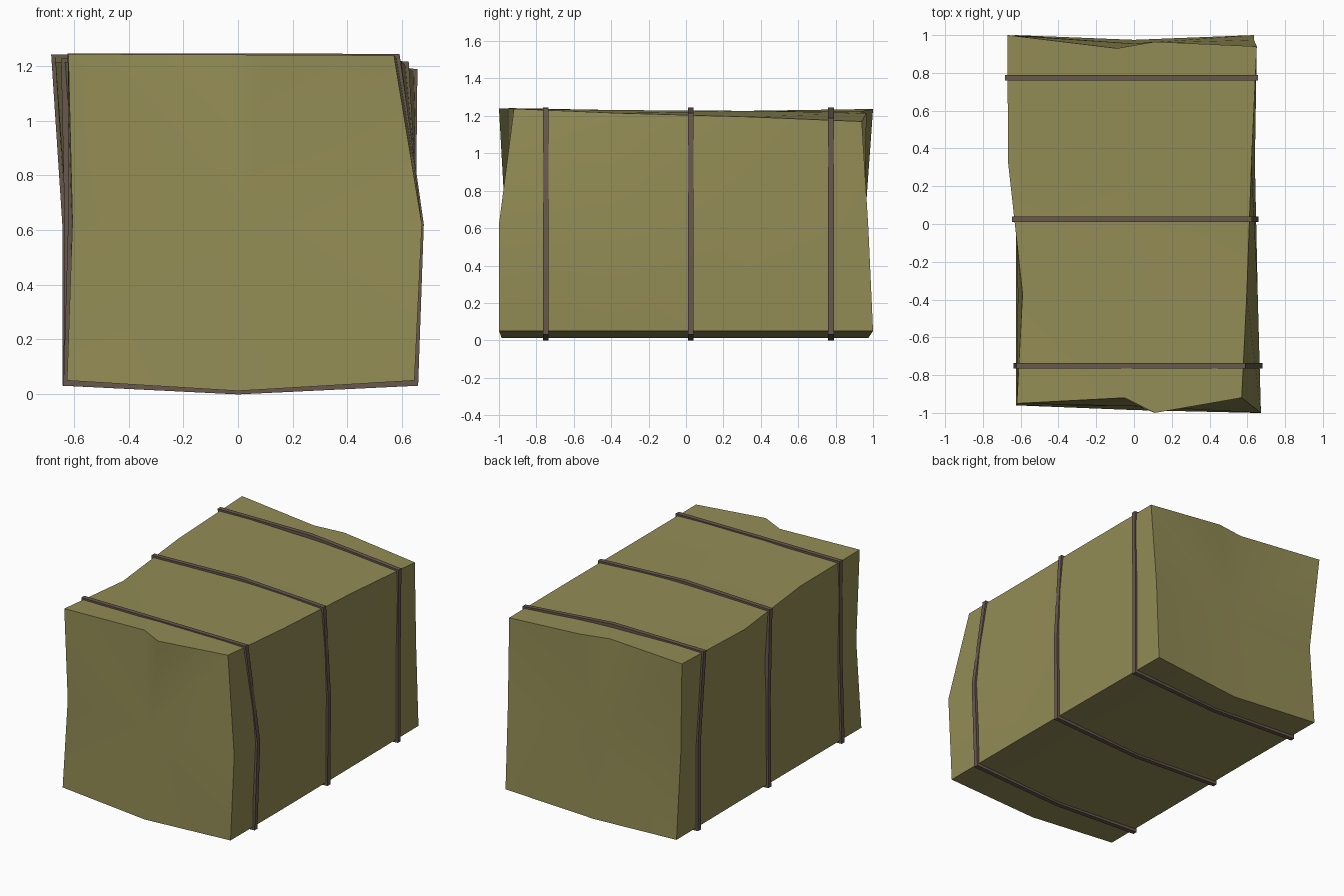
import bpy, bmesh
from mathutils import Vector

if "Cube" in bpy.data.objects:
    bpy.data.objects.remove(bpy.data.objects["Cube"])

# Bale cross-sections, front to back. Each runs around the block:
# bottom left, bottom middle, bottom right, mid right, top right, two top middles, top left, mid left
RINGS = [
    [(-.625, -.96, .05), (0, -.985, .012), (.645, -1, .05), (.672, -1, .62), (.57, -.92, 1.238),
     (.11, -1, 1.24), (-.05, -.92, 1.241), (-.62, -.95, 1.243), (-.605, -.935, .63)],
    [(-.625, -.37, .05), (0, -.37, .012), (.645, -.37, .05), (.655, -.37, .62), (.597, -.37, 1.215),
     (.11, -.37, 1.231), (-.05, -.37, 1.231), (-.59, -.37, 1.215), (-.615, -.37, .62)],
    [(-.625, .33, .05), (0, .33, .012), (.64, .33, .05), (.64, .33, .62), (.622, .33, 1.195),
     (.11, .33, 1.227), (-.05, .33, 1.227), (-.667, .33, 1.213), (-.625, .33, .62)],
    [(-.63, 1, .05), (0, .975, .012), (.635, 1, .05), (.635, .975, .6), (.65, .94, 1.17),
     (.11, .965, 1.215), (-.09, .93, 1.223), (-.67, 1, 1.237), (-.63, .955, .61)],
]
RINGS = [[Vector(p) for p in r] for r in RINGS]
N = len(RINGS[0])


def material(name, color):
    m = bpy.data.materials.new(name)
    m.diffuse_color = (*color, 1)
    m.use_nodes = True
    m.node_tree.nodes["Principled BSDF"].inputs["Base Color"].default_value = m.diffuse_color
    return m


def bridge(bm, a, b):
    for i in range(len(a)):
        j = (i + 1) % len(a)
        bm.faces.new((a[i], a[j], b[j], b[i]))


def finish(bm, name, mat):
    bmesh.ops.recalc_face_normals(bm, faces=bm.faces)
    me = bpy.data.meshes.new(name)
    bm.to_mesh(me)
    bm.free()
    me.materials.append(mat)
    ob = bpy.data.objects.new(name, me)
    bpy.context.collection.objects.link(ob)
    bpy.context.view_layer.objects.active = ob
    ob.select_set(True)
    bpy.ops.object.shade_smooth_by_angle(angle=0.95)
    ob.select_set(False)


def section(y):
    """Outline of the bale where it is cut at depth y."""
    out = []
    for i in range(N):
        for a, b in zip(RINGS, RINGS[1:]):
            if a[i].y <= y <= b[i].y:
                out.append(a[i].lerp(b[i], (y - a[i].y) / (b[i].y - a[i].y)))
                break
    return out


def strap(name, y, mat, half=.015, grow=.013):
    bm = bmesh.new()
    # one raised middle point replaces the two on top of the bale
    path = section(y)
    path[5:7] = [Vector((0, y, 1.233))]
    path[0].z = path[2].z = .043
    loops = []
    for g, dy in ((-.02, -half), (grow, -half), (grow, half), (-.02, half)):
        k = 1 + g / .63
        loops.append([bm.verts.new((p.x * k, y + dy, .625 + (p.z - .625) * k))
                      for p in path])
    for a, b in zip(loops, loops[1:] + loops[:1]):
        bridge(bm, a, b)
    finish(bm, name, mat)


bale_mat = material("dry_olive", (.29, .263, .091))
strap_mat = material("brown_strap", (.139, .099, .075))

# Bale: skinned sections with fanned ends
bm = bmesh.new()
loops = [[bm.verts.new(p) for p in r] for r in RINGS]
for a, b in zip(loops, loops[1:]):
    bridge(bm, a, b)
for loop, centre in ((loops[0], (0.02, -.965, .62)), (loops[-1], (0, .955, .61))):
    c = bm.verts.new(centre)
    for i in range(N):
        bm.faces.new((loop[i], loop[(i + 1) % N], c))
finish(bm, "bale", bale_mat)

# Three binding straps
for name, y in (("front_strap", -.75), ("middle_strap", .025), ("back_strap", .775)):
    strap(name, y, strap_mat)
